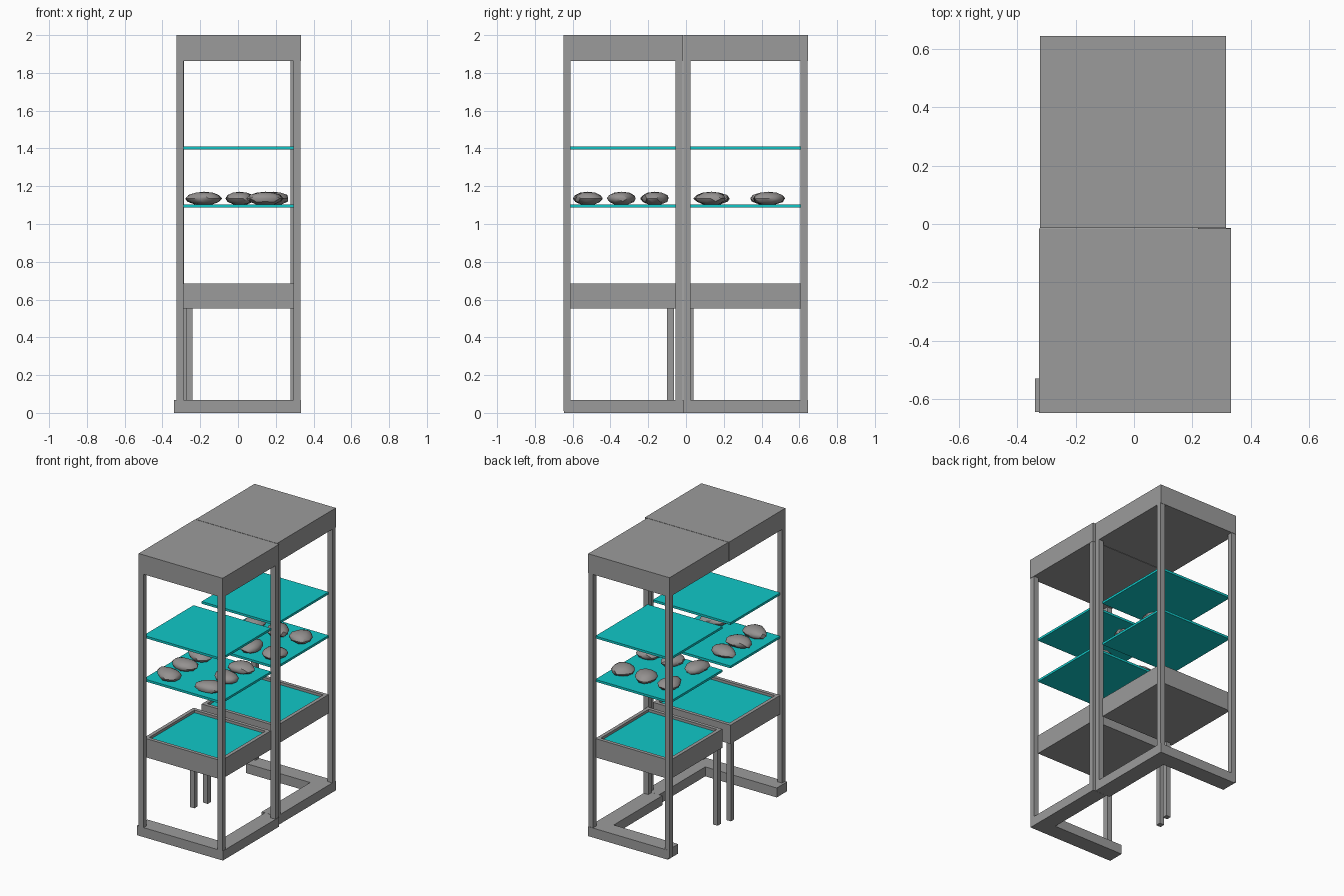
import bpy, bmesh, math, random
from mathutils import Vector

random.seed(4)
if "Cube" in bpy.data.objects:
    bpy.data.objects.remove(bpy.data.objects["Cube"], do_unlink=True)


def material(name, rgb):
    m = bpy.data.materials.new(name)
    m.use_nodes = True
    m.diffuse_color = (*rgb, 1)
    m.node_tree.nodes["Principled BSDF"].inputs["Base Color"].default_value = (*rgb, 1)
    return m


GREY = material("frame grey", (0.33, 0.33, 0.33))
TEAL = material("shelf teal", (0.005, 0.58, 0.58))
STONE = material("stone grey", (0.30, 0.285, 0.28))


def finish(name, bm, *mats):
    me = bpy.data.meshes.new(name)
    bm.to_mesh(me)
    bm.free()
    for m in mats:
        me.materials.append(m)
    ob = bpy.data.objects.new(name, me)
    bpy.context.collection.objects.link(ob)
    return ob


def box_mesh(x, y, z):
    """Box spanning the three (low, high) ranges."""
    bm = bmesh.new()
    bmesh.ops.create_cube(bm, size=1)
    for v in bm.verts:
        v.co = [r[0] if c < 0 else r[1] for c, r in zip(v.co, (x, y, z))]
    return bm


def box(name, x, y, z, mat=GREY):
    return finish(name, box_mesh(x, y, z), mat)


def tray(name, x, y, z, rim, depth):
    """Box whose top is inset and sunk, with a coloured floor."""
    bm = box_mesh(x, y, z)
    top = max(bm.faces, key=lambda f: f.calc_center_median().z)
    bmesh.ops.inset_region(bm, faces=[top], thickness=rim)
    floor = bmesh.ops.extrude_discrete_faces(bm, faces=[top])["faces"][0]
    for v in floor.verts:
        v.co.z -= depth
    floor.material_index = 1
    return finish(name, bm, GREY, TEAL)


def stone(name, x, y, z, size):
    """Flattened pebble with a dented, lumpy outline."""
    bm = bmesh.new()
    bmesh.ops.create_icosphere(bm, subdivisions=2, radius=1)
    phase, turn = random.uniform(0, 6.28), random.uniform(-0.5, 0.5)
    for v in bm.verts:
        a = math.atan2(v.co.y, v.co.x)
        r = 1 + 0.08 * math.sin(2 * a + phase) + 0.06 * math.sin(3 * a - phase)
        r += random.uniform(-0.04, 0.04)
        px, py = v.co.x * r * size[0], v.co.y * r * size[1]
        c, s = math.cos(turn), math.sin(turn)
        v.co = Vector((x + px * c - py * s, y + px * s + py * c,
                       z + max(v.co.z, -0.85) * size[2]))
    ob = finish(name, bm, STONE)
    bpy.ops.object.select_all(action="DESELECT")
    ob.select_set(True)
    bpy.context.view_layer.objects.active = ob
    bpy.ops.object.shade_smooth_by_angle(angle=math.radians(35))


POST = 0.037
BASE = (0, 0.067)
LEG = (0, 0.56)

# the two bays: outer ranges, inner shelf ranges, post corners, stone grid
bays = [
    dict(name="front", x=(-0.325, 0.333), y=(-0.648, -0.016),
         sx=(-0.31, 0.297), sy=(-0.613, -0.055),
         posts=[(-0.325, -0.648), (0.294, -0.648), (0.294, -0.055)],
         leg=(-0.308, -0.1), rocks=((-0.18, 0.145), (-0.52, -0.34, -0.165)),
         rock_size=(0.09, 0.075, 0.036)),
    dict(name="back", x=(-0.322, 0.315), y=(-0.013, 0.645),
         sx=(-0.3, 0.285), sy=(0.022, 0.608),
         posts=[(-0.322, 0.606), (0.278, 0.606), (0.278, -0.013)],
         leg=(-0.276, 0.004), rocks=((-0.18, 0.01, 0.19), (0.135, 0.435)),
         rock_size=(0.073, 0.088, 0.036)),
]

for b in bays:
    n = b["name"]
    # roof canopy
    box(n + "_canopy", b["x"], b["y"], (1.863, 2.0))
    # uprights and the short inner leg
    for i, (px, py) in enumerate(b["posts"]):
        box(f"{n}_post_{i + 1}", (px, px + POST), (py, py + POST), (0.01, 1.9))
    lx, ly = b["leg"]
    box(n + "_inner_leg", (lx, lx + 0.036), (ly, ly + 0.036), LEG)
    # counter with sunken floor
    tray(n + "_counter", b["sx"], b["sy"], (0.552, 0.685), 0.036, 0.018)
    # thin shelves
    box(n + "_lower_shelf", b["sx"], b["sy"], (1.088, 1.104), TEAL)
    box(n + "_upper_shelf", b["sx"], b["sy"], (1.395, 1.411), TEAL)
    # stones on the lower shelf
    for i, rx in enumerate(b["rocks"][0]):
        for j, ry in enumerate(b["rocks"][1]):
            stone(f"{n}_stone_{i + 1}_{j + 1}", rx, ry, 1.135, b["rock_size"])

# base rails, open on one side
box("front_base_rail", (-0.34, 0.333), (-0.645, -0.53), BASE)
box("front_side_rail", (0.22, 0.333), (-0.531, -0.014), BASE)
box("back_side_rail", (0.195, 0.315), (-0.013, 0.532), BASE)
box("back_base_rail", (-0.31, 0.315), (0.53, 0.645), BASE)
